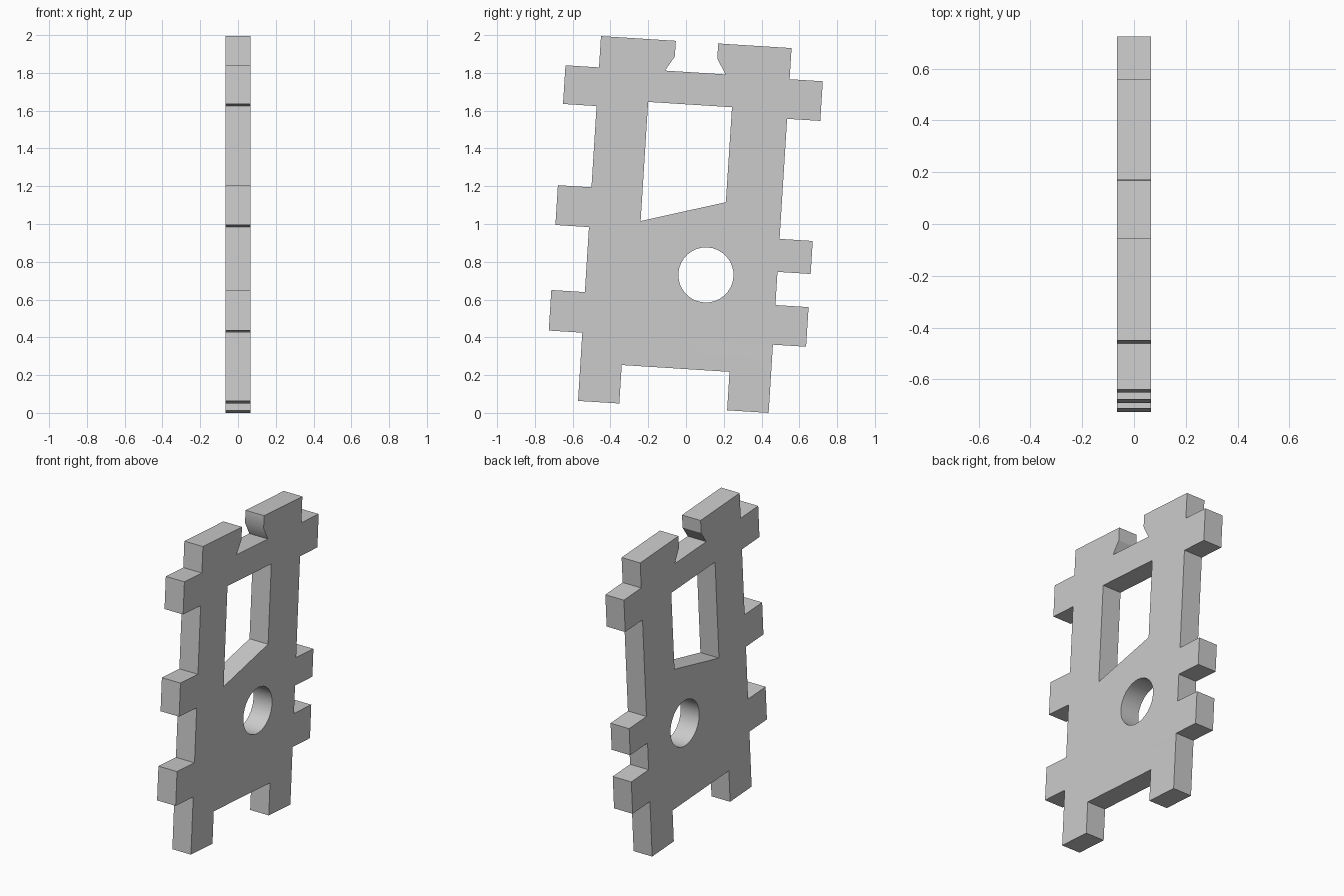
import bpy
import bmesh
from math import sin, cos, pi, radians
from mathutils import Matrix, Vector

cube = bpy.data.objects.get("Cube")
if cube:
    bpy.data.objects.remove(cube)

HALF_THICK = 0.066
TOP, BOTTOM = 0.969, -0.966
LEAN = radians(3.6)


def side_edge(body, tip, tabs):
    """Outline of one side, from top to bottom, with its square tabs."""
    points = [(body, TOP)]
    for high, low in tabs:
        points += [(body, high), (tip, high), (tip, low), (body, low)]
    return points + [(body, BOTTOM)]


# Outer outline: side tabs, foot gap and flared top slot
near_side = side_edge(-0.512, -0.69, [(0.803, 0.598), (0.167, -0.044), (-0.389, -0.604)])
far_side = side_edge(0.499, 0.675, [(0.804, 0.594), (-0.043, -0.218), (-0.394, -0.604)])
foot_gap = [(-0.293, BOTTOM), (-0.293, -0.762), (0.279, -0.762), (0.279, BOTTOM)]
top_slot = [(0.11, TOP), (0.11, 0.89), (0.158, 0.808),
            (-0.162, 0.808), (-0.115, 0.886), (-0.115, TOP)]
outline = near_side + foot_gap + far_side[::-1] + top_slot

# Openings: slanted window and round hole
window = [(-0.241, 0.637), (0.204, 0.637), (0.203, 0.133), (-0.241, 0.005)]
SIDES = 32
round_hole = [(0.122 + 0.146 * cos(2 * pi * i / SIDES),
               -0.258 + 0.146 * sin(2 * pi * i / SIDES)) for i in range(SIDES)]

# Filled profile, extruded to the plate thickness
profile = bpy.data.curves.new("plate_profile", 'CURVE')
profile.dimensions = '2D'
profile.fill_mode = 'BOTH'
profile.extrude = HALF_THICK
for loop in (outline, window, round_hole):
    spline = profile.splines.new('POLY')
    spline.points.add(len(loop) - 1)
    for point, (u, v) in zip(spline.points, loop):
        point.co = (u, v, 0, 1)
    spline.use_cyclic_u = True

plate = bpy.data.objects.new("tabbed_plate", profile)
bpy.context.collection.objects.link(plate)
bpy.ops.object.select_all(action='DESELECT')
plate.select_set(True)
bpy.context.view_layer.objects.active = plate
bpy.ops.object.convert(target='MESH')
plate = bpy.context.object

# Stand the plate upright with its slight lean
upright = Matrix(((0, 0, 1), (1, 0, 0), (0, 1, 0))).to_4x4()
bm = bmesh.new()
bm.from_mesh(plate.data)
bmesh.ops.remove_doubles(bm, verts=bm.verts, dist=0.0005)
bmesh.ops.transform(bm, verts=bm.verts,
                    matrix=Matrix.Rotation(-LEAN, 4, 'X') @ upright)
bmesh.ops.recalc_face_normals(bm, faces=bm.faces)
floor = min(v.co.z for v in bm.verts)
bmesh.ops.translate(bm, verts=bm.verts, vec=Vector((0, 0, -floor)))
bm.to_mesh(plate.data)
bm.free()

# Plain grey material
grey = bpy.data.materials.new("plain_grey")
grey.use_nodes = True
colour = (0.6, 0.6, 0.6, 1)
grey.diffuse_color = colour
grey.node_tree.nodes["Principled BSDF"].inputs["Base Color"].default_value = colour
plate.data.materials.clear()
plate.data.materials.append(grey)
bpy.ops.object.shade_smooth_by_angle(angle=radians(30.8))
